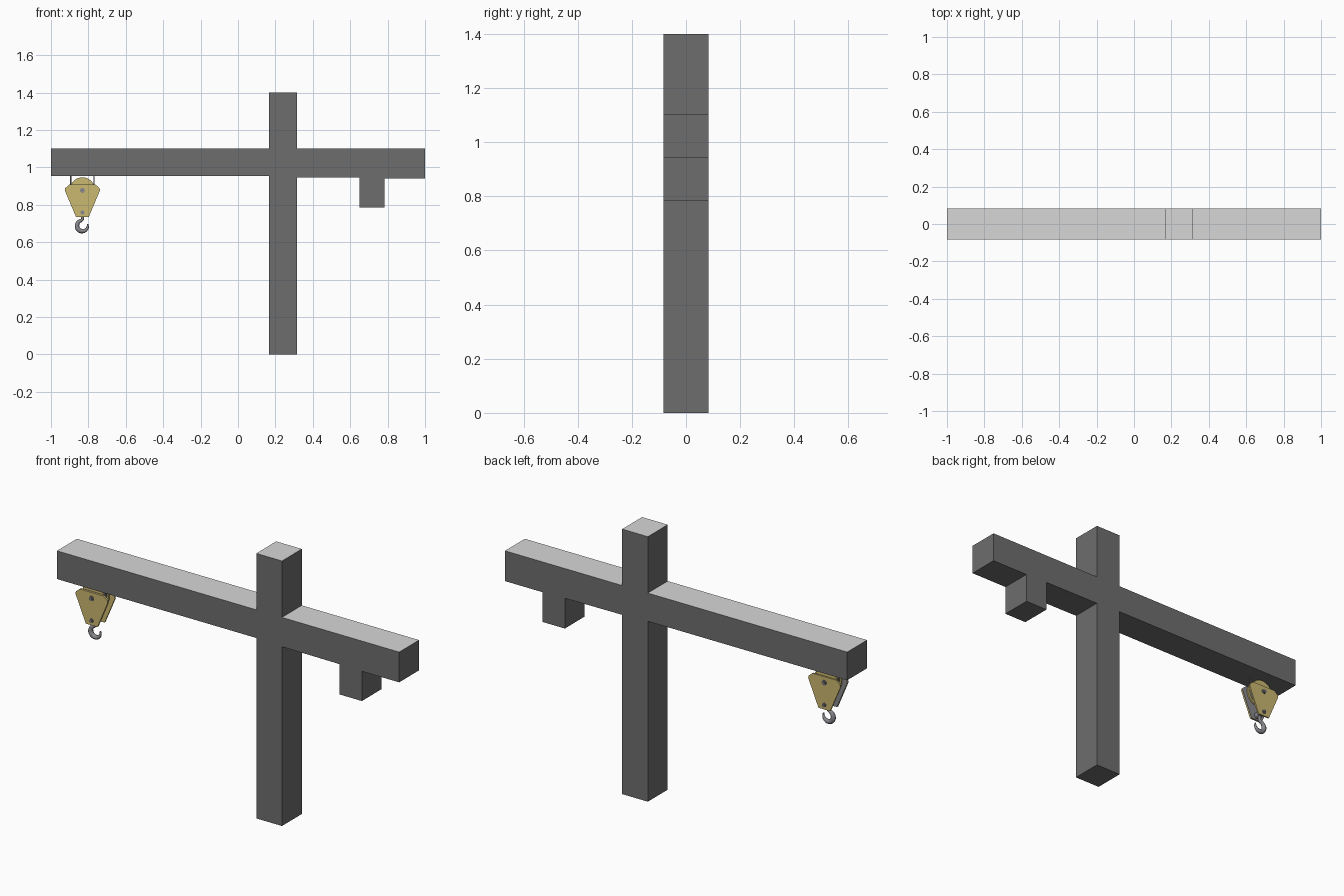
import bpy, bmesh, math
from mathutils import Matrix, Vector

if "Cube" in bpy.data.objects:
    bpy.data.objects.remove(bpy.data.objects["Cube"])


def mat(name, r, g, b):
    m = bpy.data.materials.new(name)
    m.diffuse_color = (r, g, b, 1)
    m.use_nodes = True
    m.node_tree.nodes["Principled BSDF"].inputs["Base Color"].default_value = m.diffuse_color
    return m


DARK = mat("dark_grey", 0.155, 0.155, 0.155)
LIGHT = mat("light_grey", 0.68, 0.68, 0.68)
YELLOW = mat("dull_yellow", 0.60, 0.48, 0.165)
STEEL = mat("steel_grey", 0.25, 0.25, 0.27)
HX = -0.832  # x position of the hook block


def finish(name, bm, *mats):
    bmesh.ops.recalc_face_normals(bm, faces=bm.faces)
    me = bpy.data.meshes.new(name)
    bm.to_mesh(me)
    bm.free()
    for m in mats:
        me.materials.append(m)
    ob = bpy.data.objects.new(name, me)
    bpy.context.collection.objects.link(ob)
    return ob


def smooth(ob):
    bpy.ops.object.select_all(action='DESELECT')
    ob.select_set(True)
    bpy.context.view_layer.objects.active = ob
    bpy.ops.object.shade_smooth_by_angle(angle=math.radians(40))


def extrude_y(name, pts, y0, y1, *mats):
    """Extrude an x-z outline from y0 to y1; upward faces take the second material."""
    bm = bmesh.new()
    face = bm.faces.new([bm.verts.new((x, y0, z)) for x, z in pts])
    ext = bmesh.ops.extrude_face_region(bm, geom=[face])
    verts = [g for g in ext["geom"] if isinstance(g, bmesh.types.BMVert)]
    bmesh.ops.translate(bm, verts=verts, vec=(0, y1 - y0, 0))
    bmesh.ops.recalc_face_normals(bm, faces=bm.faces)
    if len(mats) > 1:
        for f in bm.faces:
            f.material_index = int(f.normal.z > 0.5)
    return finish(name, bm, *mats)


def rod(name, a, b, r, m, n=24):
    """Cylinder between two points."""
    a, b = Vector(a), Vector(b)
    d = b - a
    bm = bmesh.new()
    rot = Vector((0, 0, 1)).rotation_difference(d).to_matrix().to_4x4()
    bmesh.ops.create_cone(bm, cap_ends=True, segments=n, radius1=r, radius2=r,
                          depth=d.length,
                          matrix=Matrix.Translation((a + b) / 2) @ rot)
    smooth(finish(name, bm, m))


# Post, jib and counterweight: one flush frame with pale top faces
extrude_y("crane_frame", [
    (0.165, 0), (0.315, 0), (0.315, 0.947), (0.65, 0.945), (0.65, 0.785),
    (0.782, 0.785), (0.782, 0.942), (1, 0.942), (1, 1.102), (0.315, 1.102),
    (0.315, 1.4), (0.165, 1.4), (0.165, 1.102), (-1, 1.102), (-1, 0.953),
    (0.165, 0.953)], -0.083, 0.083, DARK, LIGHT)

# Cheek plates of the hook block
half = [(0.034, 0.735), (0.094, 0.877), (0.092, 0.889), (0.070, 0.908)]
outline = [(HX + x, z) for x, z in half] + [(HX - x, z) for x, z in reversed(half)]
extrude_y("front_cheek_plate", outline, -0.034, -0.026, YELLOW)
extrude_y("back_cheek_plate", outline, 0.026, 0.034, YELLOW)
extrude_y("front_plate_liner", outline, -0.026, -0.023, STEEL)

# Grooved pulley
rod("pulley_core", (HX, -0.012, 0.88), (HX, 0.012, 0.88), 0.056, STEEL, 32)
for side, s in (("front", -1), ("back", 1)):
    rod(side + "_pulley_flange", (HX, s * 0.012, 0.88), (HX, s * 0.02, 0.88),
        0.067, YELLOW, 32)

# Pins with wider bolt heads
for label, z, r in (("upper", 0.877, 0.013), ("lower", 0.759, 0.011)):
    rod(label + "_pin", (HX, -0.044, z), (HX, 0.044, z), r * 0.6, STEEL, 16)
    for side, s in (("front", -1), ("back", 1)):
        rod(f"{label}_{side}_bolt", (HX, s * 0.033, z), (HX, s * 0.039, z), r, STEEL, 12)

# Hoist ropes
for side, s in (("left", -1), ("right", 1)):
    rod(side + "_rope", (HX + s * 0.062, 0, 0.88), (HX + s * 0.062, 0, 0.954),
        0.003, STEEL, 8)

# Crosshead that carries the hook
rod("hook_crosshead", (HX, -0.025, 0.759), (HX, 0.025, 0.759), 0.016, STEEL, 16)

# Hook: tapered tube from the shank round to a tip on the right
path = [(0, 0.755, 0.8), (0, 0.735, 0.8), (0.002, 0.724, 0.8)]
for i in range(17):
    a = math.radians(105 + i * 17)
    taper = 0.85 + 0.4 * math.sin(math.pi * min(i / 15, 1)) - 0.45 * (i / 16) ** 3
    path.append((0.029 * math.cos(a), 0.688 + 0.029 * math.sin(a), taper))
cu = bpy.data.curves.new("hook", 'CURVE')
cu.dimensions = '3D'
cu.bevel_depth = 0.0105
cu.bevel_resolution = 3
cu.use_fill_caps = True
sp = cu.splines.new('POLY')
sp.points.add(len(path) - 1)
for p, (x, z, r) in zip(sp.points, path):
    p.co = (HX + x, 0, z, 1)
    p.radius = r
cu.materials.append(STEEL)
hook = bpy.data.objects.new("hook", cu)
bpy.context.collection.objects.link(hook)
bpy.ops.object.select_all(action='DESELECT')
hook.select_set(True)
bpy.context.view_layer.objects.active = hook
bpy.ops.object.convert(target='MESH')
smooth(bpy.context.view_layer.objects.active)
